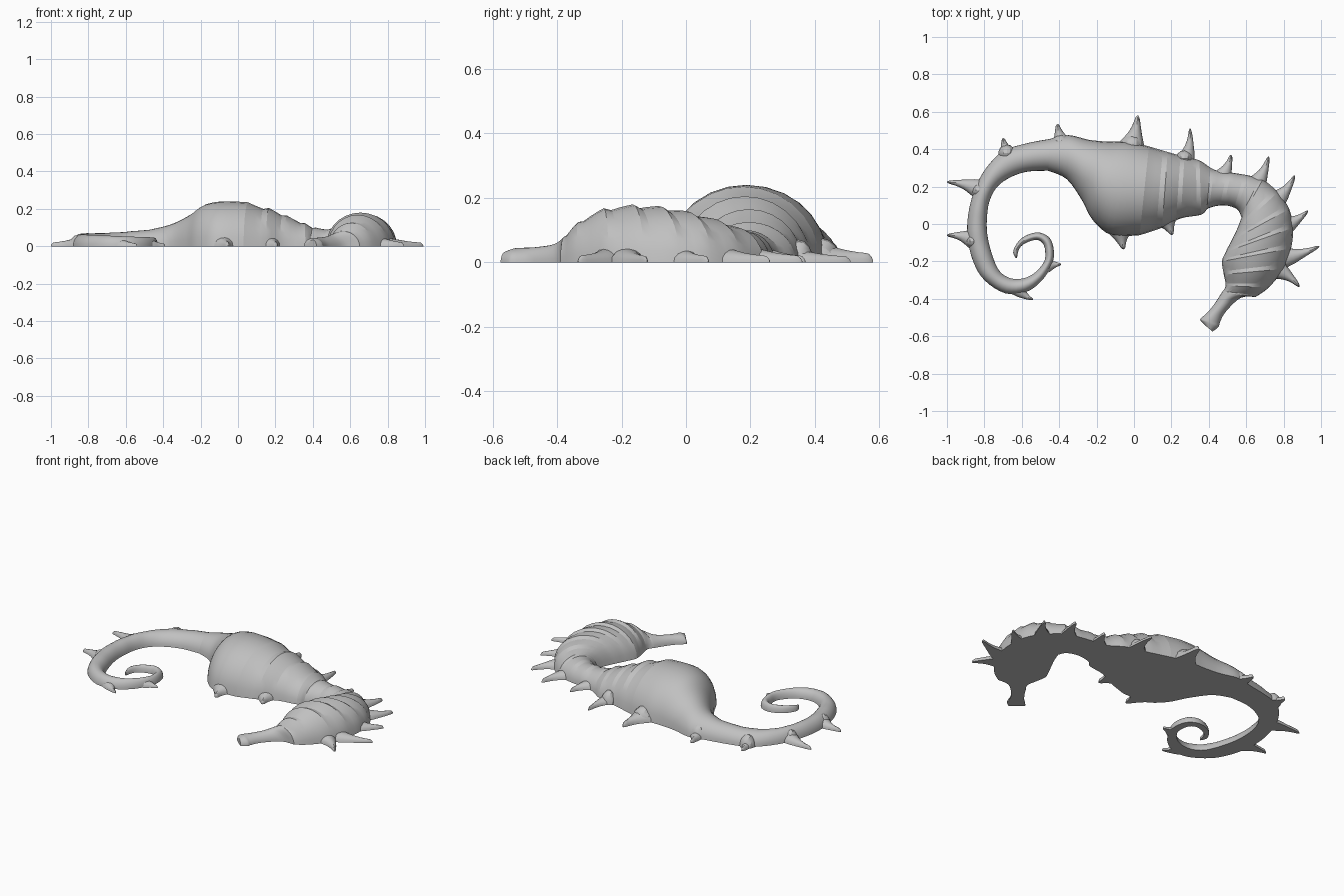
import bpy, bmesh, math
from mathutils import Vector

cube = bpy.data.objects.get("Cube")
if cube:
    bpy.data.objects.remove(cube)

mat = bpy.data.materials.new("stone grey")
mat.use_nodes = True
GREY = (0.53, 0.53, 0.53, 1)
mat.diffuse_color = GREY
mat.node_tree.nodes["Principled BSDF"].inputs["Base Color"].default_value = GREY


def catmull(a, b, c, d, t):
    return tuple(0.5 * (2 * q + (r - p) * t + (2 * p - 5 * q + 4 * r - s) * t * t
                        + (3 * q - p - 3 * r + s) * t ** 3) for p, q, r, s in zip(a, b, c, d))


def loft(name, stations, sub=4, pleat=0.0, arc=14, angle=28):
    """Half-round skin over stations (back x, y, belly x, y, height), flat underneath."""
    rows = []
    n = len(stations)
    for i in range(n - 1):
        ctrl = [stations[min(max(i + k, 0), n - 1)] for k in (-1, 0, 1, 2)]
        for k in range(sub):
            rows.append((catmull(*ctrl, k / sub), 1 - pleat * k / sub))
    rows.append((stations[-1], 1))
    bm = bmesh.new()
    rings = []
    for (ox, oy, ix, iy, h), f in rows:
        mid = Vector(((ox + ix) / 2, (oy + iy) / 2, 0))
        half = Vector(((ox - ix) / 2, (oy - iy) / 2, 0))
        ring = []
        for j in range(arc + 1):
            a = math.pi * j / arc
            # folds fade out towards the flat rim
            g = 1 - (1 - f) * math.sin(a)
            ring.append(bm.verts.new(mid + half * math.cos(a) * g
                                     + Vector((0, 0, max(h, 0.004) * math.sin(a) * g))))
        rings.append(ring)
    m = arc + 1
    for r, s in zip(rings, rings[1:]):
        for j in range(m):
            bm.faces.new((r[j], r[(j + 1) % m], s[(j + 1) % m], s[j]))
    bm.faces.new(rings[0])
    bm.faces.new(rings[-1])
    bmesh.ops.recalc_face_normals(bm, faces=bm.faces)
    me = bpy.data.meshes.new(name)
    bm.to_mesh(me)
    bm.free()
    me.materials.append(mat)
    ob = bpy.data.objects.new(name, me)
    bpy.context.collection.objects.link(ob)
    bpy.ops.object.select_all(action='DESELECT')
    ob.select_set(True)
    bpy.context.view_layer.objects.active = ob
    bpy.ops.object.shade_smooth_by_angle(angle=math.radians(angle))
    return ob


# Curled tail, from the tip to the root
tail = [
    (-.634, -.182, -.626, -.182, .02), (-.645, -.14, -.612, -.13, .035),
    (-.60, -.075, -.575, -.10, .04), (-.52, -.045, -.52, -.085, .042),
    (-.455, -.07, -.487, -.105, .044), (-.43, -.13, -.475, -.145, .046),
    (-.435, -.205, -.48, -.20, .048), (-.49, -.30, -.53, -.26, .05),
    (-.58, -.365, -.59, -.29, .053), (-.69, -.37, -.66, -.29, .056),
    (-.80, -.30, -.72, -.25, .06), (-.86, -.20, -.76, -.16, .063),
    (-.89, -.07, -.785, -.05, .066), (-.885, .06, -.785, .05, .068),
    (-.85, .19, -.77, .13, .07), (-.79, .30, -.73, .20, .07),
    (-.70, .39, -.66, .25, .073), (-.58, .43, -.57, .28, .08),
    (-.45, .455, -.46, .285, .092),
]
loft("tail", tail, pleat=0.03)

# Round belly
belly = [
    (-.45, .455, -.46, .285, .092), (-.35, .475, -.36, .24, .118),
    (-.24, .45, -.28, .13, .165), (-.13, .44, -.22, .02, .222),
    (-.03, .44, -.12, -.06, .24), (.08, .415, .03, -.06, .235),
]
loft("belly", belly)

# Pleated chest and neck
neck = [
    (.08, .415, .03, -.06, .235), (.18, .385, .15, -.02, .205),
    (.27, .36, .25, .03, .165), (.35, .34, .36, .05, .125),
    (.43, .29, .40, .085, .10), (.52, .275, .48, .10, .095),
    (.61, .26, .55, .08, .10), (.69, .24, .575, .035, .112),
]
loft("neck", neck, pleat=0.09, angle=18)

# Pleated head
head = [
    (.69, .24, .575, .035, .112), (.77, .17, .55, -.03, .138),
    (.83, .08, .52, -.09, .16), (.85, -.02, .49, -.15, .175),
    (.84, -.13, .47, -.20, .18), (.80, -.24, .48, -.27, .168),
    (.72, -.34, .49, -.33, .125), (.65, -.39, .47, -.365, .08),
]
loft("head", head, pleat=0.09, angle=18)

# Snout with a flared mouth
snout = [
    (.65, -.39, .47, -.365, .08), (.57, -.395, .435, -.42, .057),
    (.49, -.47, .40, -.465, .047), (.46, -.525, .358, -.505, .045),
    (.452, -.55, .356, -.517, .043), (.42, -.575, .378, -.54, .034),
]
loft("snout", snout)


# Spines: base x, y, tip x, y, base half width, sideways hook
def spine(name, bx, by, tx, ty, w, hook):
    base, tip = Vector((bx, by)), Vector((tx, ty))
    d = tip - base
    side = Vector((-d.y, d.x)).normalized()
    st = []
    for t, s in ((0, 1.15), (.25, .85), (.5, .52), (.75, .3), (.93, .17), (1, .04)):
        c = base + d * t + side * hook * math.sin(math.pi * t)
        o, i = c + side * w * s, c - side * w * s
        st.append((o.x, o.y, i.x, i.y, w * (.35 + .65 * s) * (.85 if t < 1 else .3)))
    loft(name, st, sub=2, arc=8)


spines = [
    (-.46, -.22, -.39, -.215, .035, 0), (-.62, -.34, -.54, -.405, .04, -.01),
    (-.85, -.09, -1.0, -.06, .05, -.01), (-.82, .18, -1.0, .225, .05, -.01),
    (-.66, .35, -.70, .46, .055, .008), (-.37, .41, -.41, .535, .06, .008),
    (-.02, .40, .02, .58, .068, -.008), (.27, .33, .30, .51, .045, -.012),
    (.46, .24, .52, .37, .05, -.01), (.64, .20, .72, .36, .052, -.012),
    (.75, .12, .86, .26, .05, -.012), (.80, -.01, .93, .07, .048, -.01),
    (.80, -.18, .99, -.12, .048, -.008), (.75, -.24, .885, -.335, .052, .012),
    (-.07, -.03, -.055, -.135, .062, -.005), (.17, .03, .205, -.058, .06, 0),
]
for k, s in enumerate(spines):
    spine("spine_%02d" % (k + 1), *s)

# Low knobs where the back spines meet the body
for k, (x, y, r, h) in enumerate([(-.39, .43, .05, .075), (-.01, .42, .06, .075),
                                  (.27, .35, .045, .07), (-.68, .38, .045, .065),
                                  (-.83, .18, .04, .06), (-.86, -.09, .04, .06)]):
    loft("spine_knob_%d" % (k + 1),
         [(x + r * t, y + r * math.sqrt(1.01 - t * t), x + r * t, y - r * math.sqrt(1.01 - t * t),
           h * math.sqrt(1.01 - t * t)) for t in (-1, -.8, -.4, 0, .4, .8, 1)], sub=1, arc=8)
